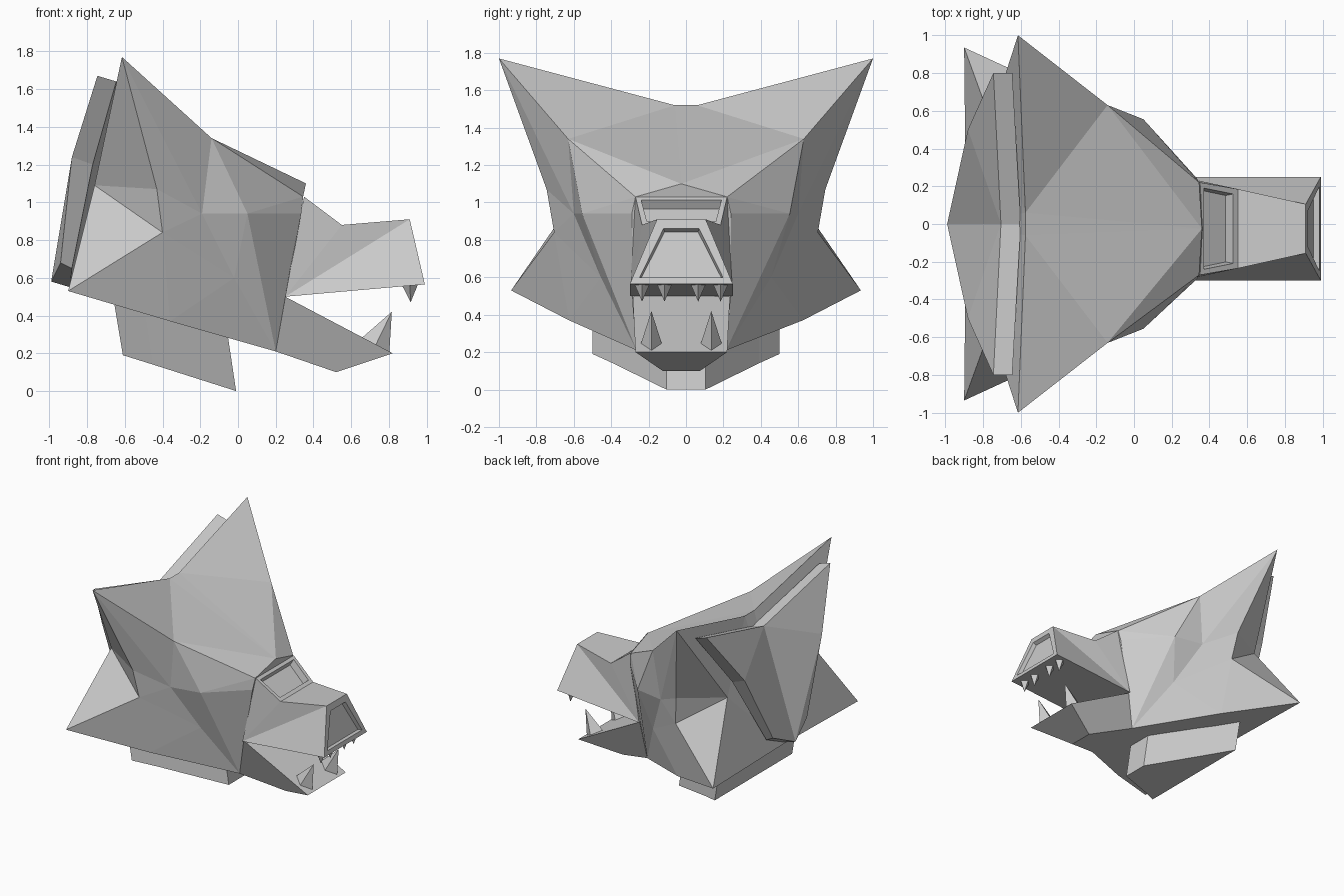
import bpy, bmesh
from mathutils import Vector

if "Cube" in bpy.data.objects:
    bpy.data.objects.remove(bpy.data.objects["Cube"])


def solid(name, pts, half, full, shift=0.0):
    """Faces are letter strings; upper case is the +y point, lower case its mirror.
    'half' faces are mirrored to the other side, 'full' faces span both sides."""
    bm = bmesh.new()
    v = {}
    for k, (x, y, z) in pts.items():
        dy = shift if x > 0.15 else 0.0
        v[k] = bm.verts.new((x, y + dy, z))
        v[k.lower()] = v[k] if y == 0 else bm.verts.new((x, dy - y, z))
    for f in list(half) + [f.swapcase() for f in half] + list(full):
        bm.faces.new(list(dict.fromkeys(v[c] for c in f)))
    bmesh.ops.recalc_face_normals(bm, faces=bm.faces)
    return finish(name, bm)


def finish(name, bm):
    me = bpy.data.meshes.new(name)
    bm.to_mesh(me)
    bm.free()
    ob = bpy.data.objects.new(name, me)
    bpy.context.collection.objects.link(ob)
    return ob


def recess(ob, centre, width, depth):
    """Sink a panel into the face nearest to a point."""
    bm = bmesh.new()
    bm.from_mesh(ob.data)
    c = Vector(centre)
    face = min(bm.faces, key=lambda f: (f.calc_center_median() - c).length)
    bmesh.ops.inset_individual(bm, faces=[face], thickness=width)
    bmesh.ops.inset_individual(bm, faces=[face], thickness=0.012, depth=-depth)
    bm.to_mesh(ob.data)
    bm.free()


def tooth(name, base, hx, hy, tip, slope=0.0):
    """Four-sided spike on a base that may slope along x."""
    bm = bmesh.new()
    x, y, z = base
    ring = [bm.verts.new((x + a * hx, y + b * hy, z + a * hx * slope))
            for a, b in ((-1, 0), (0, -1), (1, 0), (0, 1))]
    t = bm.verts.new(tip)
    bm.faces.new(ring)
    for i in range(4):
        bm.faces.new((ring[i], ring[(i + 1) % 4], t))
    bmesh.ops.recalc_face_normals(bm, faces=bm.faces)
    return finish(name, bm)


C = -0.025  # sideways offset of the snout

# Head with ears and cheek spikes
solid("head", {
    "E": (-.615, 1, 1.77), "C": (-.575, .06, 1.52), "K": (.36, 0, 1.10),
    "M": (.345, .245, 1.03), "A": (-.14, .63, 1.34), "B": (.05, .555, .94),
    "N": (-.19, .6, .94), "G": (.335, .265, .94), "H": (.25, .265, .5),
    "J": (.2, .24, .21), "W": (-.02, .455, .6), "R": (-.43, .745, 1.07),
    "L": (-.36, .625, .37), "S": (-.9, .935, .53), "P": (-.76, .55, 1.09),
    "Q": (-.4, .705, .84), "D": (-.89, 0, .54)},
    ["ECA", "CKA", "KMA", "EAN", "ABN", "AMB", "MGB", "BGJ", "GHJ",
     "BJW", "BWN", "ENR", "RNQ", "QNW", "QLW", "LJW", "EPR", "PQR",
     "PSQ", "SLQ", "CEP", "CPD", "PSD", "DSL", "DLJ"],
    ["CcK", "CcD", "DJj", "KMGHJjhgm"], C)

# Mane plate behind the ears
solid("mane_plate", {
    "A": (-.705, 0, 1.45), "B": (-.745, .8, 1.67), "C": (-.88, .5, 1.24),
    "D": (-.94, .22, .68), "E": (-.99, 0, .58),
    "P": (-.60, 0, 1.42), "Q": (-.645, .8, 1.64), "R": (-.77, .5, 1.2),
    "S": (-.88, .22, .65), "T": (-.89, 0, .55)},
    ["ABC", "ACE", "CDE", "PQR", "PRT", "RST",
     "ABQP", "BCRQ", "CDSR", "DETS"], [])

# Snout, with sunken eye slot and nose panel
snout = solid("snout", {
    "K": (.365, 0, 1.10), "M": (.35, .245, 1.03), "N": (.55, .21, .88),
    "T": (.91, .13, .91), "F": (.99, .275, .565), "H": (.25, .275, .5)},
    ["MNH", "NTH", "TFH"],
    ["KMm", "MNnm", "NTtn", "TFft", "FHhf", "KMHhm"], C)
recess(snout, (.45, C, .955), .04, .055)
recess(snout, (.95, C, .74), .062, .03)

# Lower jaw
solid("lower_jaw", {
    "H": (.25, .26, .5), "T": (.82, .245, .2), "U": (.52, .10, .1),
    "J": (.2, .24, .21)},
    ["HTUJ"], ["HhtT", "TtuU", "UujJ", "JjhH"], C)

# Teeth
for i, y in enumerate((-.21, -.09, .09, .21)):
    tooth(f"upper_tooth_{i}", (.91, C + y, .562), .042, .04, (.915, C + y, .47))
for side in (-1, 1):
    y = C + side * .16
    tooth(f"lower_fang_{side}", (.73, y, .245), .072, .056, (.815, y, .42), -.53)

# Neck stump
solid("neck", {
    "A": (-.61, .5, .19), "B": (-.45, .39, .14), "F": (-.01, .105, 0),
    "P": (-.655, .5, .46), "Q": (-.49, .39, .41), "R": (-.055, .105, .30)},
    ["ABQP", "BFRQ"],
    ["ABFfba", "PQRrqp", "FfrR", "AapP"])
